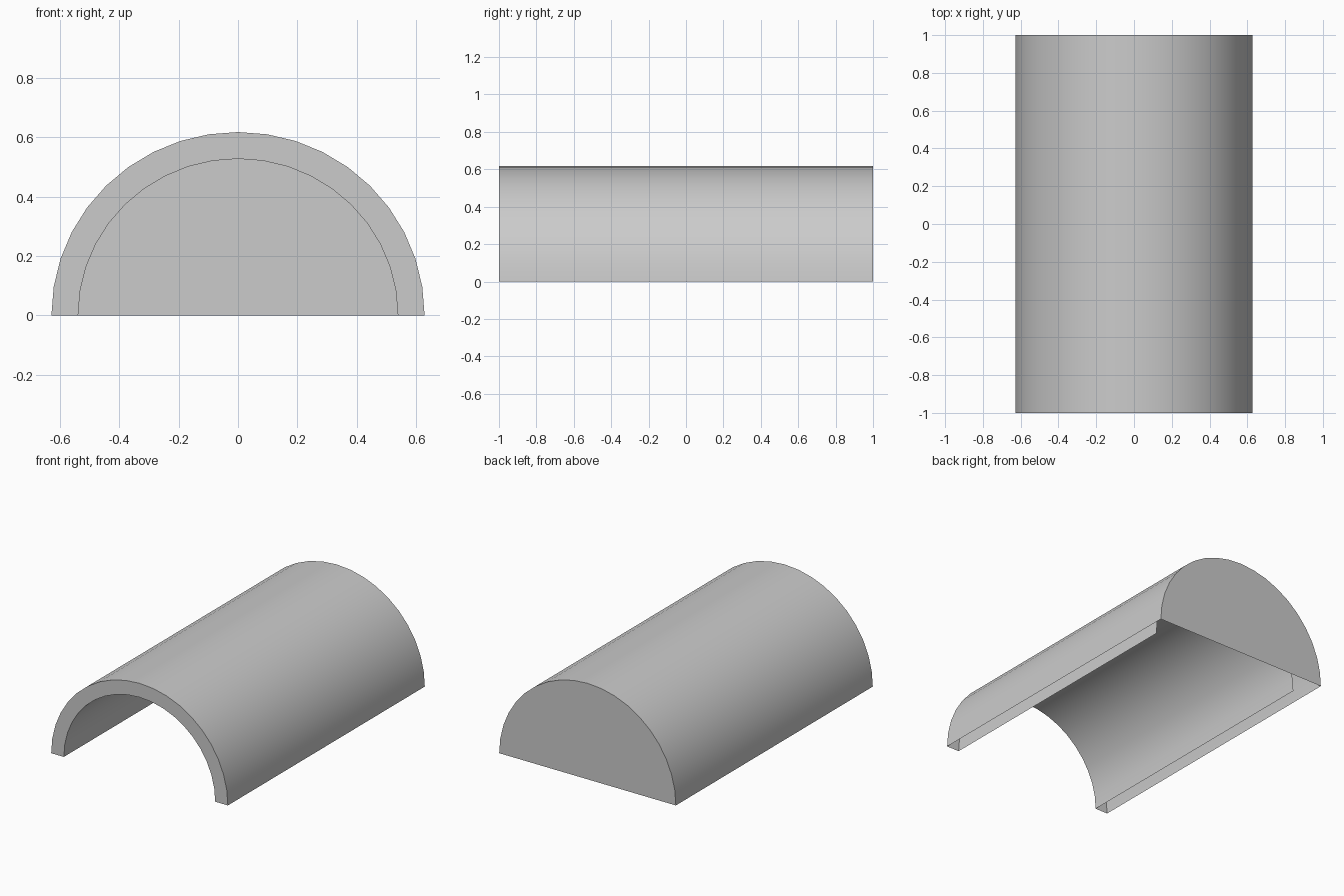
import bpy, bmesh, math

if "Cube" in bpy.data.objects:
    bpy.data.objects.remove(bpy.data.objects["Cube"])

SEGS = 20
OUTER = (0.628, 0.617)   # half width, height
INNER = (0.538, 0.527)
FRONT, BACK, INNER_BACK = -1.0, 1.0, 0.85


def arch(bm, size, y):
    """Row of vertices along a half ellipse, from +x over the top to -x."""
    return [bm.verts.new((size[0] * math.cos(math.pi * i / SEGS), y,
                          size[1] * math.sin(math.pi * i / SEGS)))
            for i in range(SEGS + 1)]


def bridge(bm, a, b):
    """Strip of quads between two arches."""
    for i in range(SEGS):
        bm.faces.new((a[i], a[i + 1], b[i + 1], b[i]))


bm = bmesh.new()
outer_back = arch(bm, OUTER, BACK)
outer_front = arch(bm, OUTER, FRONT)
inner_front = arch(bm, INNER, FRONT)
inner_back = arch(bm, INNER, INNER_BACK)

# Outer skin, front rim, inner lining (the underside is open)
bridge(bm, outer_back, outer_front)
bridge(bm, outer_front, inner_front)
bridge(bm, inner_front, inner_back)
# Flat wall closing the back end
bm.faces.new(outer_back[::-1])

# Make the normals point outward, judged by the back wall
bm.normal_update()
bm.faces.ensure_lookup_table()
if bm.faces[SEGS // 2].normal.z < 0:
    bmesh.ops.reverse_faces(bm, faces=bm.faces[:SEGS * 3])
bm.normal_update()
if bm.faces[SEGS * 3].normal.y < 0:
    bmesh.ops.reverse_faces(bm, faces=[bm.faces[SEGS * 3]])

mesh = bpy.data.meshes.new("arched_shell")
bm.to_mesh(mesh)
bm.free()
shell = bpy.data.objects.new("arched_shell", mesh)
bpy.context.collection.objects.link(shell)

# Smooth curves, sharp rims
bpy.context.view_layer.objects.active = shell
shell.select_set(True)
bpy.ops.object.shade_smooth_by_angle(angle=math.radians(30))
